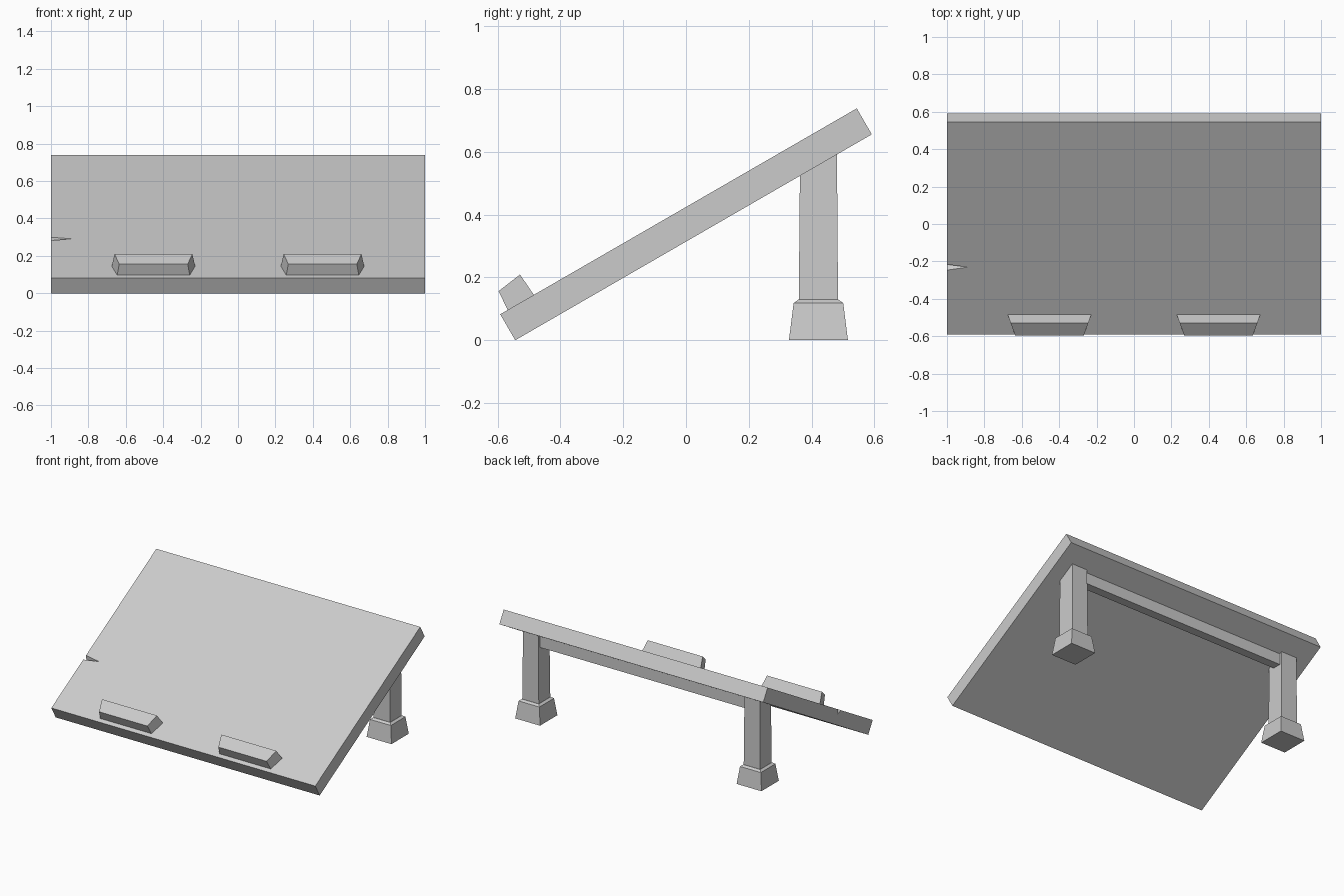
import bpy, bmesh
from math import radians, sin, cos
from mathutils import Vector

default = bpy.data.objects.get("Cube")
if default:
    bpy.data.objects.remove(default, do_unlink=True)

COLOUR = (0.6, 0.6, 0.6, 1)
grey = bpy.data.materials.new("light grey")
grey.use_nodes = True
grey.diffuse_color = COLOUR
grey.node_tree.nodes["Principled BSDF"].inputs["Base Color"].default_value = COLOUR


def add_object(name, bm):
    bmesh.ops.recalc_face_normals(bm, faces=bm.faces)
    mesh = bpy.data.meshes.new(name)
    bm.to_mesh(mesh)
    bm.free()
    mesh.materials.append(grey)
    obj = bpy.data.objects.new(name, mesh)
    bpy.context.collection.objects.link(obj)
    return obj


def loft(name, rings):
    """Join a stack of equal rings into a closed solid."""
    bm = bmesh.new()
    loops = [[bm.verts.new(p) for p in ring] for ring in rings]
    for a, b in zip(loops, loops[1:]):
        for i in range(len(a)):
            j = (i + 1) % len(a)
            bm.faces.new((a[i], a[j], b[j], b[i]))
    bm.faces.new(loops[0])
    bm.faces.new(loops[-1])
    return add_object(name, bm)


def square(x, y, z, h):
    return [(x + i * h, y + j * h, z) for i, j in ((-1, -1), (1, -1), (1, 1), (-1, 1))]


# Sloping board, with a small wedge chipped out of its -x edge
TILT = radians(30)
HALF_LENGTH, HALF_THICK = 0.656, 0.0478
CENTRE = Vector((0, 0, 0.369))


def on_board(x, along, up):
    return CENTRE + Vector((x, along * cos(TILT) - up * sin(TILT),
                            along * sin(TILT) + up * cos(TILT)))


bm = bmesh.new()
corners = [(-1, -1), (1, -1), (1, 1), (-1, 1)]
low = [bm.verts.new(on_board(x, s * HALF_LENGTH, -HALF_THICK)) for x, s in corners]
top = [bm.verts.new(on_board(x, s * HALF_LENGTH, HALF_THICK)) for x, s in corners]
rear = bm.verts.new(on_board(-1, -0.222, HALF_THICK))
fore = bm.verts.new(on_board(-1, -0.257, HALF_THICK))
deep = bm.verts.new(on_board(-1, -0.236, HALF_THICK - 0.03))
tip = bm.verts.new(on_board(-0.89, -0.239, HALF_THICK))
bm.faces.new(low)
bm.faces.new(top + [rear, tip, fore])
for i in range(3):
    bm.faces.new((low[i], low[i + 1], top[i + 1], top[i]))
bm.faces.new((low[3], low[0], top[0], fore, deep, rear, top[3]))
bm.faces.new((rear, deep, tip))
bm.faces.new((deep, fore, tip))
add_object("sloping_board", bm)

# Tapered stop block cross-section: y, z, half width
BLOCK = [(-0.597, 0.156, 0.183), (-0.529, 0.209, 0.208),
         (-0.484, 0.143, 0.223), (-0.568, 0.0955, 0.194)]
LEG_X, LEG_Y = 0.839, 0.422

for side, word in ((-1, "right"), (1, "left")):
    cx = side * 0.452
    loft(word + "_stop_block", [[(cx + s * w, y, z) for y, z, w in BLOCK] for s in (-1, 1)])

    # Rear foot with a bevelled top
    x = side * LEG_X
    loft(word + "_foot", [square(x, LEG_Y, z, h)
                          for z, h in ((0, 0.094), (0.118, 0.079), (0.129, 0.064))])

    # Rear post, its top cut to the underside of the board
    post = [square(x, LEG_Y, 0.12, 0.0625), square(x, LEG_Y, 0.6, 0.059)]
    post[1] = [(px, py, 0.322 + py * 0.577) for px, py, pz in post[1]]
    loft(word + "_post", post)

# Cross beam between the posts, tucked against the board
beam = [(0.405, 0.507), (0.465, 0.507), (0.465, 0.59), (0.405, 0.56)]
loft("cross_beam", [[(s * LEG_X, y, z) for y, z in beam] for s in (-1, 1)])
